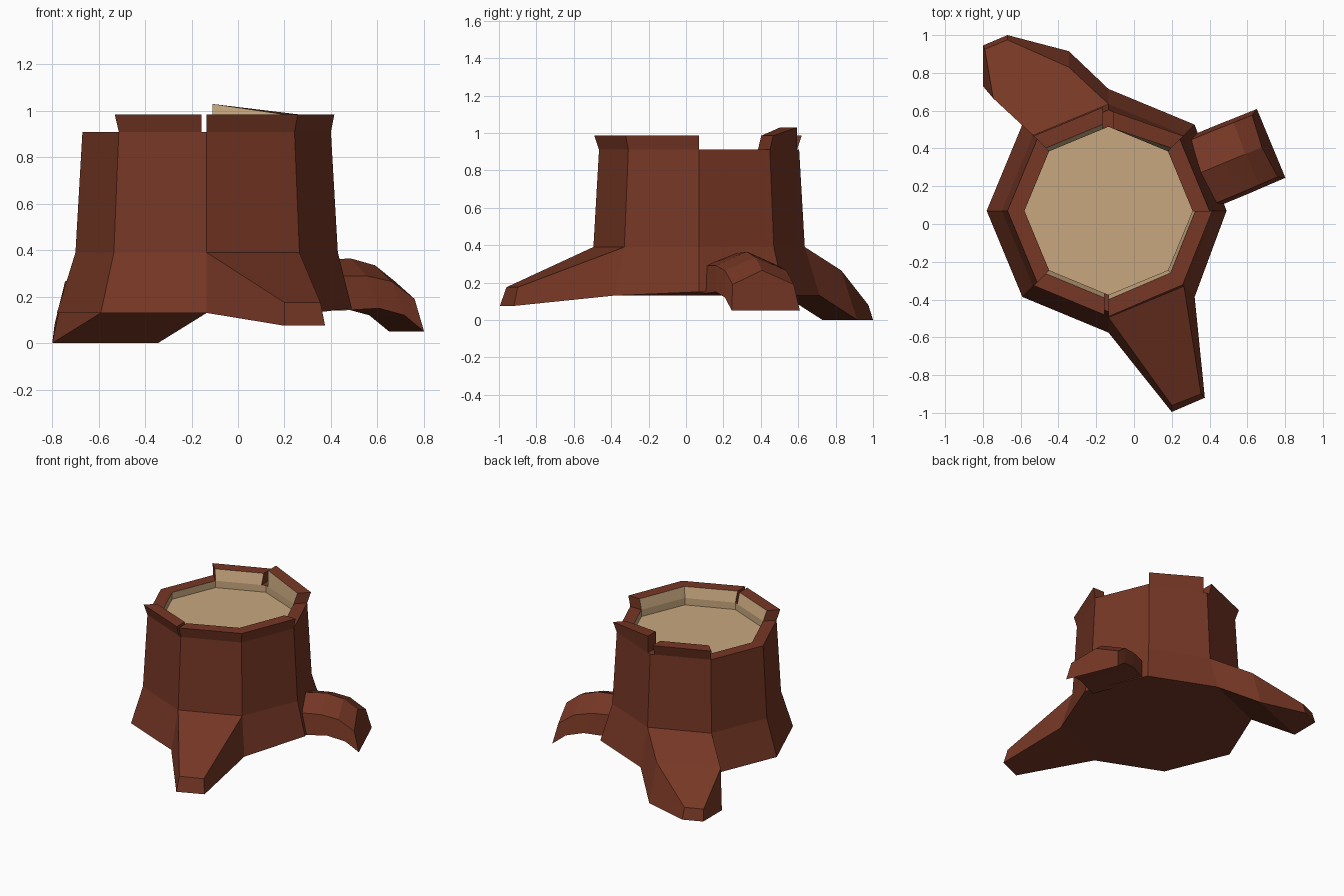
import bpy, math
from mathutils import Vector

if "Cube" in bpy.data.objects:
    bpy.data.objects.remove(bpy.data.objects["Cube"])

CX, CY = -0.135, 0.07


def material(name, color):
    m = bpy.data.materials.new(name)
    m.diffuse_color = color
    m.use_nodes = True
    m.node_tree.nodes["Principled BSDF"].inputs["Base Color"].default_value = m.diffuse_color
    return m


BARK = material("bark", (0.18, 0.038, 0.018, 1))
WOOD = material("cut_wood", (0.58, 0.39, 0.21, 1))


def P(r, i, z):
    """Octagon point at i eighths of a turn around the trunk axis."""
    a = math.radians(45 * i)
    return Vector((CX + r * math.cos(a), CY + r * math.sin(a), z))


def build(name, verts, faces, wood=()):
    me = bpy.data.meshes.new(name)
    me.from_pydata([tuple(v) for v in verts], [], faces)
    me.materials.append(BARK)
    me.materials.append(WOOD)
    for f in wood:
        me.polygons[f].material_index = 1
    ob = bpy.data.objects.new(name, me)
    bpy.context.collection.objects.link(ob)
    return ob


def loft(name, sections, cap_start=False, wood_side=None):
    """Skin a row of equal-sized cross-sections and cap the end."""
    n = len(sections[0])
    verts = [v for s in sections for v in s]
    faces, wood = [], []
    for k in range(len(sections) - 1):
        for j in range(n):
            a, b = k * n + j, k * n + (j + 1) % n
            if j == wood_side:
                wood.append(len(faces))
            faces.append((a, b, b + n, a + n))
    last = (len(sections) - 1) * n
    faces.append(tuple(range(last, last + n)))
    if cap_start:
        faces.append(tuple(reversed(range(n))))
    return build(name, verts, faces, wood)


# Trunk: flared octagon, low rim, recessed cut surface
rings = [(0.645, 0.13), (0.565, 0.39), (0.535, 0.91), (0.445, 0.91), (0.445, 0.86)]
verts = [P(r, i, z) for r, z in rings for i in range(8)]
verts[0] = P(0.625, 0, 0.15)
faces, wood = [], []
for k in range(4):
    for i in range(8):
        if k == 0 and i in (2, 6):      # openings where the roots grow out
            continue
        j = (i + 1) % 8
        if k == 3:
            wood.append(len(faces))
        faces.append((k * 8 + i, k * 8 + j, k * 8 + 8 + j, k * 8 + 8 + i))
wood.append(len(faces))
faces.append(tuple(range(32, 40)))
faces.append(tuple(reversed(range(8))))
build("trunk", verts, faces, wood)


# Raised bark rim pieces: sector, end trims, end heights, end flares
def rim_piece(i, t0, t1, z0, z1, f0, f1):
    sections = []
    for at, trim, z, f in ((i, t0, z0, f0), (i + 1, t1, z1, f1)):
        quad = [P(0.535, at, 0.91), P(0.535 + f, at, z),
                P(0.445 + f, at, z), P(0.445, at, 0.91)]
        other = i + 1 if at == i else i
        shift = (P(0.5, other, 0) - P(0.5, at, 0)) * trim
        sections.append([v + shift for v in quad])
    loft("bark_rim", sections, True, 2)


rim_piece(1, 0.0, 0.07, 0.985, 1.03, 0.025, 0.0)
rim_piece(2, 0.08, 0.0, 0.985, 0.985, 0.025, 0.025)
rim_piece(5, 0.0, 0.06, 0.985, 0.985, 0.025, 0.025)
rim_piece(6, 0.0, 0.0, 0.985, 0.985, 0.025, 0.02)
rim_piece(7, 0.0, 0.0, 0.985, 0.985, 0.02, 0.015)


# Long roots, extruded from the lower trunk panels
def root_start(i):
    return [P(0.645, i, 0.13), P(0.645, i + 1, 0.13),
            P(0.565, i + 1, 0.39), P(0.565, i, 0.39)]


loft("front_root", [
    root_start(6),
    [(0.2, -0.995, 0.075), (0.375, -0.92, 0.075), (0.355, -0.9, 0.175), (0.2, -0.96, 0.175)],
])
loft("back_root", [
    root_start(2),
    [(-0.345, 0.915, 0), (-0.8, 0.73, 0), (-0.745, 0.665, 0.265), (-0.345, 0.83, 0.265)],
    [(-0.67, 1.0, 0), (-0.8, 0.945, 0), (-0.79, 0.925, 0.08), (-0.67, 0.975, 0.08)],
])

# Arched side root with a ridged top; radius and height of bottom, eave, ridge
A = math.radians(22.5)
D, U = Vector((math.cos(A), math.sin(A), 0)), Vector((-math.sin(A), math.cos(A), 0))


def arch_section(bottom, eave, ridge, w):
    pts = [(bottom, -w - 0.02), (eave, -w), (ridge, 0), (eave, w), (bottom, w + 0.02)]
    return [Vector((CX, CY, z)) + D * r + U * u for (r, z), u in pts]


loft("side_root", [
    arch_section((0.54, 0.14), (0.5, 0.29), (0.5, 0.355), 0.18),
    arch_section((0.72, 0.15), (0.67, 0.29), (0.67, 0.365), 0.18),
    arch_section((0.84, 0.12), (0.79, 0.265), (0.785, 0.335), 0.178),
    arch_section((0.932, 0.05), (0.896, 0.19), (0.879, 0.265), 0.177),
])
